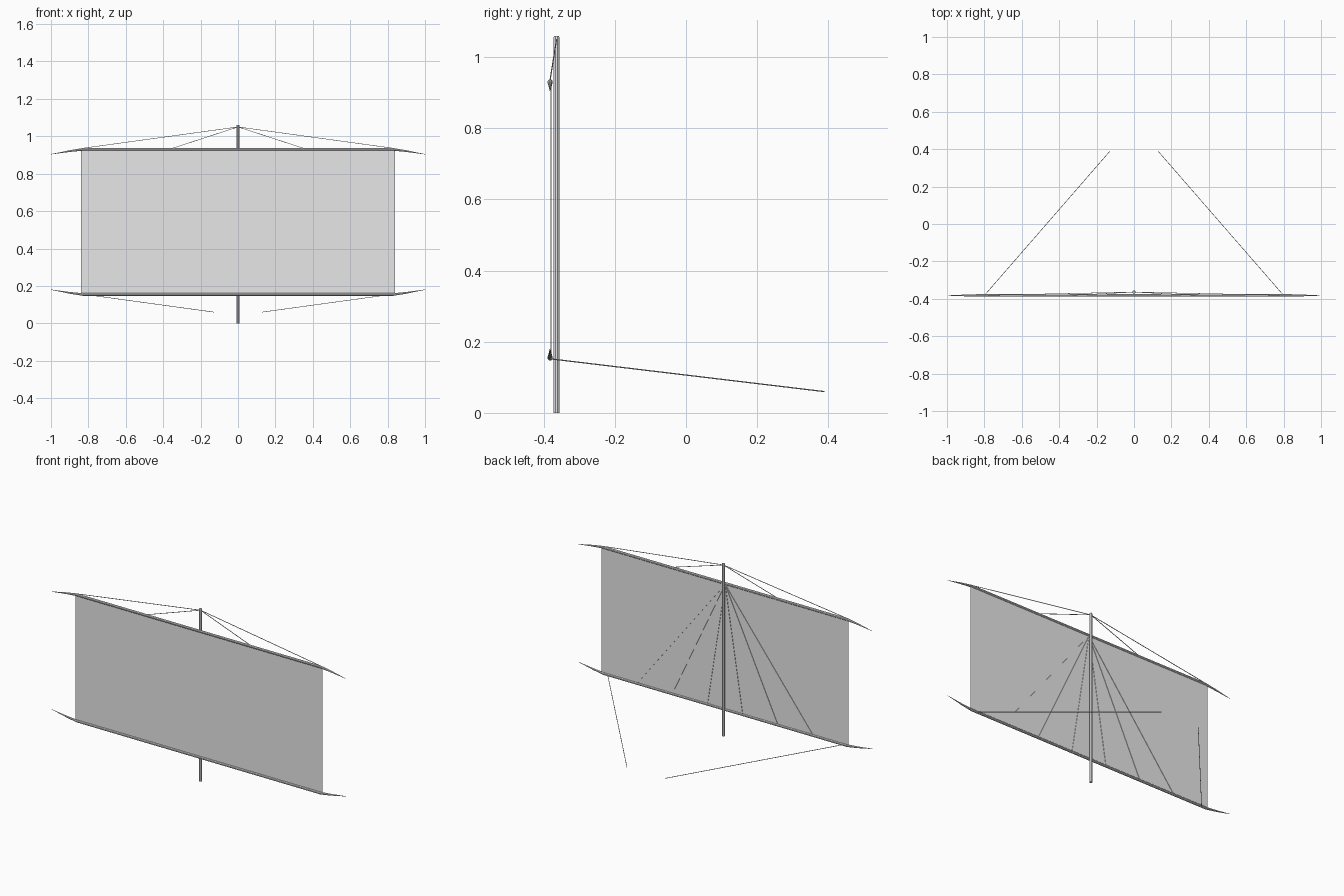
import bpy, bmesh, math
from mathutils import Vector

if "Cube" in bpy.data.objects:
    bpy.data.objects.remove(bpy.data.objects["Cube"])

grey = bpy.data.materials.new("light grey")
grey.diffuse_color = (0.8, 0.8, 0.8, 1)
grey.use_nodes = True
grey.node_tree.nodes["Principled BSDF"].inputs["Base Color"].default_value = grey.diffuse_color


def finish(name, bm):
    mesh = bpy.data.meshes.new(name)
    bm.to_mesh(mesh)
    bm.free()
    mesh.materials.append(grey)
    obj = bpy.data.objects.new(name, mesh)
    bpy.context.collection.objects.link(obj)
    return obj


def tube(name, stations, sides):
    """Capped tube through (point, radius) stations."""
    bm = bmesh.new()
    axis = (Vector(stations[-1][0]) - Vector(stations[0][0])).normalized()
    side = axis.cross(Vector((0, 1, 0))).normalized()
    up = axis.cross(side)
    rings = []
    for point, radius in stations:
        ring = []
        for i in range(sides):
            a = math.tau * (i + 0.5) / sides
            offset = side * math.cos(a) + up * math.sin(a)
            ring.append(bm.verts.new(Vector(point) + offset * radius))
        rings.append(ring)
    for r0, r1 in zip(rings, rings[1:]):
        for i in range(sides):
            j = (i + 1) % sides
            bm.faces.new((r0[i], r0[j], r1[j], r1[i]))
    bm.faces.new(rings[0])
    bm.faces.new(rings[-1])
    bmesh.ops.recalc_face_normals(bm, faces=bm.faces)
    return finish(name, bm)


def rope(name, a, b, radius=0.002):
    return tube(name, [(a, radius), (b, radius)], 4)


MAST_Y, YARD_Y, SAIL_Y = -0.364, -0.382, -0.381

# Mast
tube("mast", [((0, MAST_Y, 0), 0.009), ((0, MAST_Y, 1.055), 0.009),
              ((0, MAST_Y, 1.06), 0.007)], 8)


# Yards with tapered, bent tips
def yard(name, z, tip_z):
    half = [(0.83, z, 0.0075), (0.9, z + (tip_z - z) * 0.35, 0.005), (1.0, tip_z, 0.0008)]
    right = [((x, YARD_Y, h), r) for x, h, r in half]
    left = [((-x, YARD_Y, h), r) for x, h, r in reversed(half)]
    tube(name, left + right, 8)


yard("upper_yard", 0.93, 0.904)
yard("lower_yard", 0.154, 0.18)

# Sail sheet stretched between the yards
bm = bmesh.new()
bm.faces.new([bm.verts.new((x, SAIL_Y, z)) for x, z in
              ((-0.84, 0.15), (0.84, 0.15), (0.84, 0.93), (-0.84, 0.93))])
finish("sail", bm)

# Rigging, mirrored left and right
for s, label in ((-1, "left"), (1, "right")):
    for x in (0.35, 0.83):
        rope(f"{label}_yard_lift", (0, MAST_Y, 1.05), (s * x, YARD_Y, 0.936))
    rope(f"{label}_sheet_rope", (s * 0.8, YARD_Y, 0.152), (s * 0.13, 0.388, 0.06))
    for x in (0.12, 0.36, 0.6):
        rope(f"{label}_brail_rope", (0, -0.379, 0.925), (s * x, -0.379, 0.155), 0.0018)
